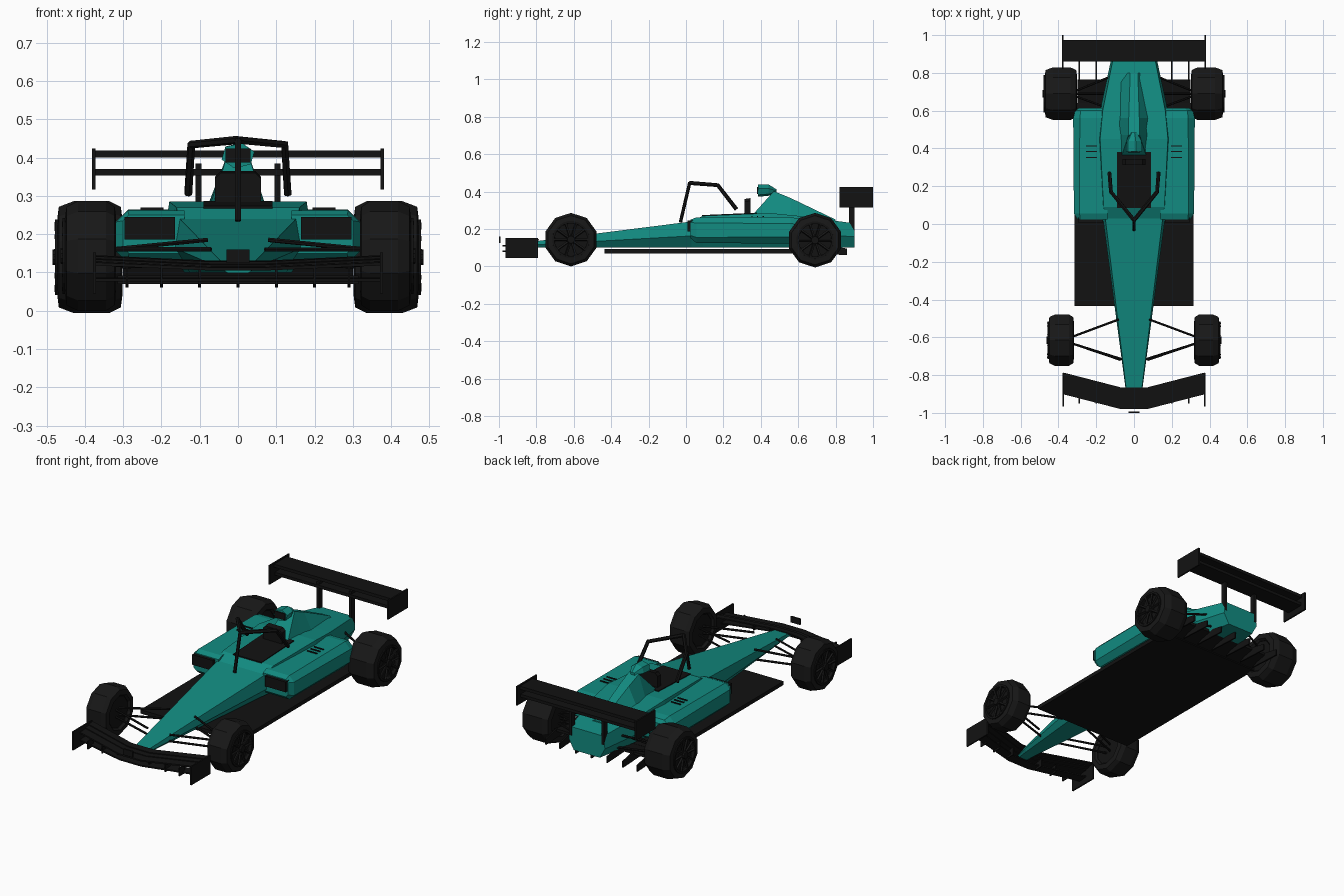
import bpy, bmesh, math
from mathutils import Vector


def material(name, rgb):
    m = bpy.data.materials.new(name)
    m.diffuse_color = (*rgb, 1)
    return m


TEAL = material("teal paint", (0.006, 0.26, 0.22))
BLACK = material("carbon black", (0.006, 0.006, 0.006))
TYRE = material("tyre black", (0.009, 0.009, 0.009))


def finish(name, bm, mat):
    bmesh.ops.recalc_face_normals(bm, faces=bm.faces[:])
    me = bpy.data.meshes.new(name)
    bm.to_mesh(me)
    bm.free()
    me.materials.append(mat)
    ob = bpy.data.objects.new(name, me)
    bpy.context.collection.objects.link(ob)
    return ob


def loft(name, rings, mat, closed=False):
    """Skin a list of equal rings; cap the ends unless closed."""
    bm = bmesh.new()
    vs = [[bm.verts.new(p) for p in r] for r in rings]
    n = len(rings[0])
    pairs = list(zip(vs, vs[1:])) + ([(vs[-1], vs[0])] if closed else [])
    for a, b in pairs:
        for i in range(n):
            j = (i + 1) % n
            bm.faces.new((a[i], a[j], b[j], b[i]))
    if not closed:
        bm.faces.new(vs[0])
        bm.faces.new(vs[-1])
    return finish(name, bm, mat)


def box(name, x0, x1, y0, y1, z0, z1, mat=BLACK):
    ring = lambda y: [(x0, y, z0), (x1, y, z0), (x1, y, z1), (x0, y, z1)]
    return loft(name, [ring(y0), ring(y1)], mat)


def rod(name, points, r, mat=BLACK, sides=6):
    """Straight tube segments joined through a list of points."""
    pts = [Vector(p) for p in points]
    rings = []
    for i, p in enumerate(pts):
        d = (pts[min(i + 1, len(pts) - 1)] - pts[max(i - 1, 0)]).normalized()
        u = d.cross(Vector((0.31, 0.2, 0.93))).normalized()
        v = d.cross(u)
        rings.append([p + r * (math.cos(t) * u + math.sin(t) * v)
                      for t in (2 * math.pi * k / sides for k in range(sides))])
    return loft(name, rings, mat)


# Main body: (y, half width, bottom z, top z)
def body_ring(y, w, zb, zt):
    zm = zb + 0.45 * (zt - zb)
    half = [(0.72 * w, zb), (w, zm), (0.92 * w, zt)]
    return [(x, y, z) for x, z in half] + [(-x, y, z) for x, z in reversed(half)]


loft("body", [body_ring(*s) for s in (
    (-0.94, 0.035, 0.098, 0.110), (-0.87, 0.045, 0.100, 0.126),
    (0.03, 0.165, 0.100, 0.240), (0.09, 0.175, 0.100, 0.270),
    (0.45, 0.195, 0.100, 0.285), (0.60, 0.180, 0.100, 0.270),
    (0.90, 0.115, 0.100, 0.230))], TEAL)

# Engine cover ridge: (y, base half width, top half width, top z)
loft("engine_cover", [[(-b, y, 0.22), (b, y, 0.22), (t, y, z), (-t, y, z)] for y, b, t, z in (
    (0.36, 0.075, 0.065, 0.280), (0.47, 0.090, 0.030, 0.402),
    (0.56, 0.100, 0.028, 0.365), (0.80, 0.080, 0.020, 0.250))], TEAL)

# Air intake above the cover
def hexagon(y, r, z):
    return [(r * math.cos(math.pi * k / 3 + 0.3), y, z + 0.75 * r * math.sin(math.pi * k / 3 + 0.3))
            for k in range(6)]


loft("air_intake", [hexagon(0.385, 0.045, 0.405), hexagon(0.44, 0.042, 0.408),
                    hexagon(0.485, 0.015, 0.40)], TEAL)
box("intake_mouth", -0.032, 0.032, 0.379, 0.387, 0.387, 0.424)

# Cockpit opening, rim and headrest
loft("cockpit", [[(-0.09, y, 0.24), (0.09, y, 0.24), (0.09, y, z), (-0.09, y, z)]
                 for y, z in ((0.085, 0.274), (0.38, 0.287))], BLACK)
loft("headrest", [[(-0.06, y, 0.26), (0.06, y, 0.26), (0.06, y, z), (0.045, y, z + 0.015),
                   (-0.045, y, z + 0.015), (-0.06, y, z)]
                  for y, z in ((0.312, 0.345), (0.345, 0.35))], BLACK)

# Halo
rod("halo_strut", [(0, -0.03, 0.235), (0, 0.02, 0.448)], 0.009)
for s in (-1, 1):
    rod("halo_arm", [(0, 0.02, 0.446), (s * 0.122, 0.17, 0.434), (s * 0.130, 0.27, 0.305)], 0.011)

# Floor and diffuser
box("floor", -0.315, 0.315, -0.435, 0.64, 0.07, 0.092)
loft("diffuser", [[(-0.30, y, z), (0.30, y, z), (0.30, y, z + 0.015), (-0.30, y, z + 0.015)]
                  for y, z in ((0.63, 0.074), (0.765, 0.10))], BLACK)
for x in (-0.29, -0.2, -0.1, 0, 0.1, 0.2, 0.29):
    loft("diffuser_fin", [[(x + d, 0.66, 0.07), (x + d, 0.86, 0.06), (x + d, 0.86, 0.095),
                           (x + d, 0.76, 0.115)] for d in (-0.004, 0.004)], BLACK)

# Side pods with inlets and louvres: (y, inner x, outer x, bottom z, top z, chamfer)
def pod_ring(s, y, x0, x1, z0, z1, c):
    return [(s * x, y, z) for x, z in (
        (x0, z0), (x1 - c, z0), (x1, z0 + c), (x1, z1 - c), (x1 - c, z1), (x0, z1))]


for s in (-1, 1):
    loft("side_pod", [pod_ring(s, *p) for p in (
        (0.025, 0.14, 0.300, 0.150, 0.250, 0.015), (0.055, 0.14, 0.318, 0.125, 0.262, 0.03),
        (0.560, 0.14, 0.322, 0.122, 0.264, 0.035), (0.600, 0.14, 0.312, 0.125, 0.255, 0.03),
        (0.615, 0.14, 0.290, 0.140, 0.235, 0.02))], TEAL)
    xs = sorted((s * 0.165, s * 0.297))
    box("pod_inlet", *xs, 0.008, 0.05, 0.186, 0.245)
    xs = sorted((s * 0.195, s * 0.255))
    for y in (0.35, 0.38, 0.41):
        box("pod_louvre", *xs, y, y + 0.006, 0.262, 0.269)

# Front wing: swept elements (leading y, trailing y, centre z, end z)
for y0, y1, zc, ze in ((-0.98, -0.925, 0.076, 0.076), (-0.98, -0.925, 0.105, 0.118),
                       (-0.932, -0.895, 0.112, 0.126), (-0.902, -0.865, 0.120, 0.134)):
    rings = []
    for x in (-0.372, -0.2, -0.07, 0.07, 0.2, 0.372):
        t = max(0, abs(x) - 0.07) / 0.302
        dy, z = 0.078 * t, zc + (ze - zc) * t
        rings.append([(x, y0 + dy, z), (x, y1 + dy, z + 0.004),
                      (x, y1 + dy, z + 0.011), (x, y0 + dy, z + 0.008)])
    loft("front_wing_element", rings, BLACK)
box("nose_plate", -0.03, 0.03, -1.0, -0.992, 0.125, 0.16)
for s in (-1, 1):
    xs = sorted((s * 0.371, s * 0.379))
    box("front_endplate", *xs, -0.965, -0.79, 0.045, 0.152)
    for x in (0.1, 0.2, 0.29):
        box("wing_bracket", s * x - 0.003, s * x + 0.003, -0.95, -0.90, 0.068, 0.115)

# Rear wing
for name, y0, y1, z0, z1 in (("rear_wing_top", 0.86, 0.975, 0.400, 0.418),
                             ("rear_wing_lower", 0.865, 0.97, 0.353, 0.370)):
    box(name, -0.375, 0.375, y0, y1, z0, z1)
for s in (-1, 1):
    xs = sorted((s * 0.372, s * 0.381))
    box("rear_endplate", *xs, 0.82, 1.0, 0.316, 0.424)
    box("rear_wing_post", s * 0.103 - 0.008, s * 0.103 + 0.008, 0.872, 0.902, 0.18, 0.385)


# Wheels: faceted tyre, recessed disc, spokes and hub
def wheel(s, y, x_in, x_out, r, sides=10, spokes=10):
    z = 0.143 if y < 0 else 0.14

    def ring(x, rad, n=sides):
        return [(s * x, y + rad * math.cos(a), z + rad * math.sin(a))
                for a in (2 * math.pi * (k + 0.5) / n for k in range(n))]

    w = x_out - x_in
    loft("tyre", [ring(x_in + 0.012, 0.09), ring(x_in, 0.1), ring(x_in + 0.004, r * 0.9),
                  ring(x_in + 0.2 * w, r), ring(x_out - 0.25 * w, r), ring(x_out - 0.004, r * 0.9),
                  ring(x_out, 0.1), ring(x_out - 0.012, 0.09)], TYRE, closed=True)
    loft("rim_disc", [ring(x_in + 0.015, 0.095), ring(x_out - 0.016, 0.095)], BLACK)
    loft("rim_ring", [ring(x_out - 0.01, 0.1, 20), ring(x_out + 0.006, 0.1, 20),
                      ring(x_out + 0.006, 0.088, 20), ring(x_out - 0.01, 0.088, 20)],
         BLACK, closed=True)
    loft("hub", [ring(x_out - 0.02, 0.026), ring(x_out + 0.012, 0.02)], BLACK)
    for k in range(spokes):
        a = 2 * math.pi * k / spokes
        c, d = math.cos(a), math.sin(a)
        rod("spoke", [(s * (x_out - 0.003), y + 0.015 * c, z + 0.015 * d),
                      (s * (x_out + 0.001), y + 0.095 * c, z + 0.095 * d)], 0.007, TYRE, 4)


for s in (-1, 1):
    wheel(s, -0.615, 0.318, 0.452, 0.143)
    wheel(s, 0.69, 0.302, 0.472, 0.146)
    # Suspension arms: (inner x, inner y, inner z, outer x, outer y, outer z)
    for x0, y0, z0, x1, y1, z1 in (
            (0.08, -0.505, 0.185, 0.335, -0.60, 0.160), (0.07, -0.72, 0.160, 0.335, -0.63, 0.160),
            (0.08, -0.505, 0.128, 0.335, -0.60, 0.120), (0.05, -0.72, 0.120, 0.335, -0.63, 0.120),
            (0.10, 0.60, 0.20, 0.32, 0.68, 0.165), (0.10, 0.79, 0.20, 0.32, 0.70, 0.165),
            (0.10, 0.60, 0.125, 0.32, 0.68, 0.115), (0.10, 0.79, 0.125, 0.32, 0.70, 0.115),
            (0.10, 0.69, 0.15, 0.32, 0.69, 0.14)):
        rod("suspension_arm", [(s * x0, y0, z0), (s * x1, y1, z1)], 0.006)
